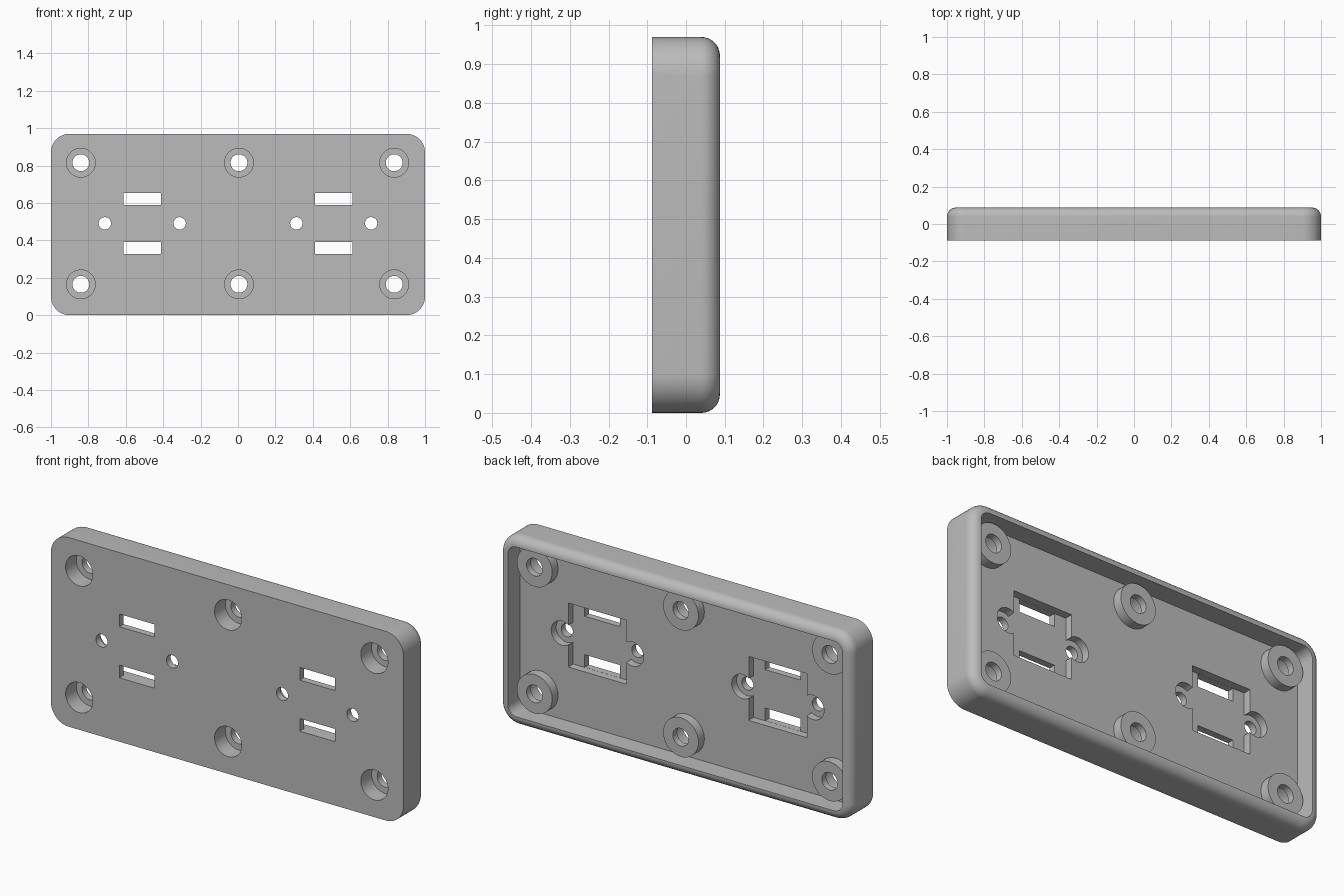
import bpy, bmesh, math
from mathutils import Matrix

if "Cube" in bpy.data.objects:
    bpy.data.objects.remove(bpy.data.objects["Cube"], do_unlink=True)

HEIGHT = 0.97
MID = HEIGHT / 2
FRONT, BACK = -0.0875, 0.0875
FLOOR, RECESS = -0.013, -0.053      # cavity floor, switch recess floor
BOSS_TOP, SEAT = 0.035, 0.0         # boss face, screw head seat
CORNER, FILLET, WALL = 0.1, 0.048, 0.05

grey = bpy.data.materials.new("grey plastic")
grey.use_nodes = True
grey.diffuse_color = (0.5, 0.5, 0.5, 1)
grey.node_tree.nodes["Principled BSDF"].inputs["Base Color"].default_value = (0.5, 0.5, 0.5, 1)


def make_object(name, bm):
    bmesh.ops.recalc_face_normals(bm, faces=bm.faces)
    mesh = bpy.data.meshes.new(name)
    bm.to_mesh(mesh)
    bm.free()
    mesh.materials.append(grey)
    ob = bpy.data.objects.new(name, mesh)
    bpy.context.collection.objects.link(ob)
    return ob


def ring(bm, inset, y, steps=12):
    """Rounded rectangle outline at depth y."""
    r = CORNER - inset
    verts = []
    for i, (sx, sz) in enumerate([(1, 1), (-1, 1), (-1, -1), (1, -1)]):
        cx, cz = sx * (1 - CORNER), MID + sz * (MID - CORNER)
        for k in range(steps + 1):
            a = math.pi / 2 * (i + k / steps)
            verts.append(bm.verts.new((cx + r * math.cos(a), y, cz + r * math.sin(a))))
    return verts


def cylinder(name, x, z, r, y0, y1):
    bm = bmesh.new()
    place = Matrix.Translation((x, (y0 + y1) / 2, z)) @ Matrix.Rotation(math.pi / 2, 4, "X")
    bmesh.ops.create_cone(bm, cap_ends=True, segments=48, radius1=r, radius2=r,
                          depth=y1 - y0, matrix=place)
    return make_object(name, bm)


def box(name, x, z, w, h, y0, y1):
    bm = bmesh.new()
    place = Matrix.Translation((x, (y0 + y1) / 2, z)) @ Matrix.Diagonal((w, y1 - y0, h, 1))
    bmesh.ops.create_cube(bm, size=1, matrix=place)
    return make_object(name, bm)


def combine(target, tool, operation):
    """Boolean the tool into the target, then drop the tool."""
    mod = target.modifiers.new("combine", "BOOLEAN")
    mod.object, mod.operation, mod.solver = tool, operation, "EXACT"
    bpy.context.view_layer.update()
    result = bpy.data.meshes.new_from_object(
        target.evaluated_get(bpy.context.evaluated_depsgraph_get()))
    target.modifiers.clear()
    target.data = result
    bpy.data.objects.remove(tool, do_unlink=True)


# Hollow cover: front face, side wall, rounded back edge, rim, inner wall, floor
bm = bmesh.new()
rings = [ring(bm, 0, FRONT)]
for k in range(11):
    a = math.pi / 2 * k / 10
    rings.append(ring(bm, FILLET * (1 - math.cos(a)), BACK - FILLET * (1 - math.sin(a))))
rings += [ring(bm, WALL, BACK), ring(bm, WALL, FLOOR)]
for lower, upper in zip(rings, rings[1:]):
    for i in range(len(lower)):
        j = (i + 1) % len(lower)
        bm.faces.new((lower[i], lower[j], upper[j], upper[i]))
bm.faces.new(rings[0])
bm.faces.new(rings[-1])
cover = make_object("cover_plate", bm)

# Screw bosses with counterbored holes
for x in (-0.84, 0.005, 0.835):
    for z in (0.165, 0.815):
        combine(cover, cylinder("boss", x, z, 0.1, FLOOR - 0.02, BOSS_TOP), "UNION")
        combine(cover, cylinder("head_bore", x, z, 0.077, FRONT - 0.1, SEAT), "DIFFERENCE")
        combine(cover, cylinder("screw_hole", x, z, 0.045, FRONT - 0.1, BACK + 0.1), "DIFFERENCE")

# Two recesses, each with a pair of slots and a pair of small holes
for side in (-1, 1):
    cx, cz = side * 0.512, 0.491
    combine(cover, box("recess", cx, cz, 0.33, 0.328, RECESS, BACK), "DIFFERENCE")
    for s in (-1, 1):
        hx = cx + s * 0.2
        combine(cover, cylinder("small_bore", hx, cz, 0.062, RECESS, BACK), "DIFFERENCE")
        combine(cover, cylinder("small_hole", hx, cz, 0.033, FRONT - 0.1, BACK), "DIFFERENCE")
        combine(cover, box("slot", cx, cz + s * 0.131, 0.2, 0.065,
                           FRONT - 0.1, BACK), "DIFFERENCE")

# Smooth curves, crisp edges
bpy.ops.object.select_all(action="DESELECT")
cover.select_set(True)
bpy.context.view_layer.objects.active = cover
bpy.ops.object.shade_smooth_by_angle(angle=math.radians(30))
